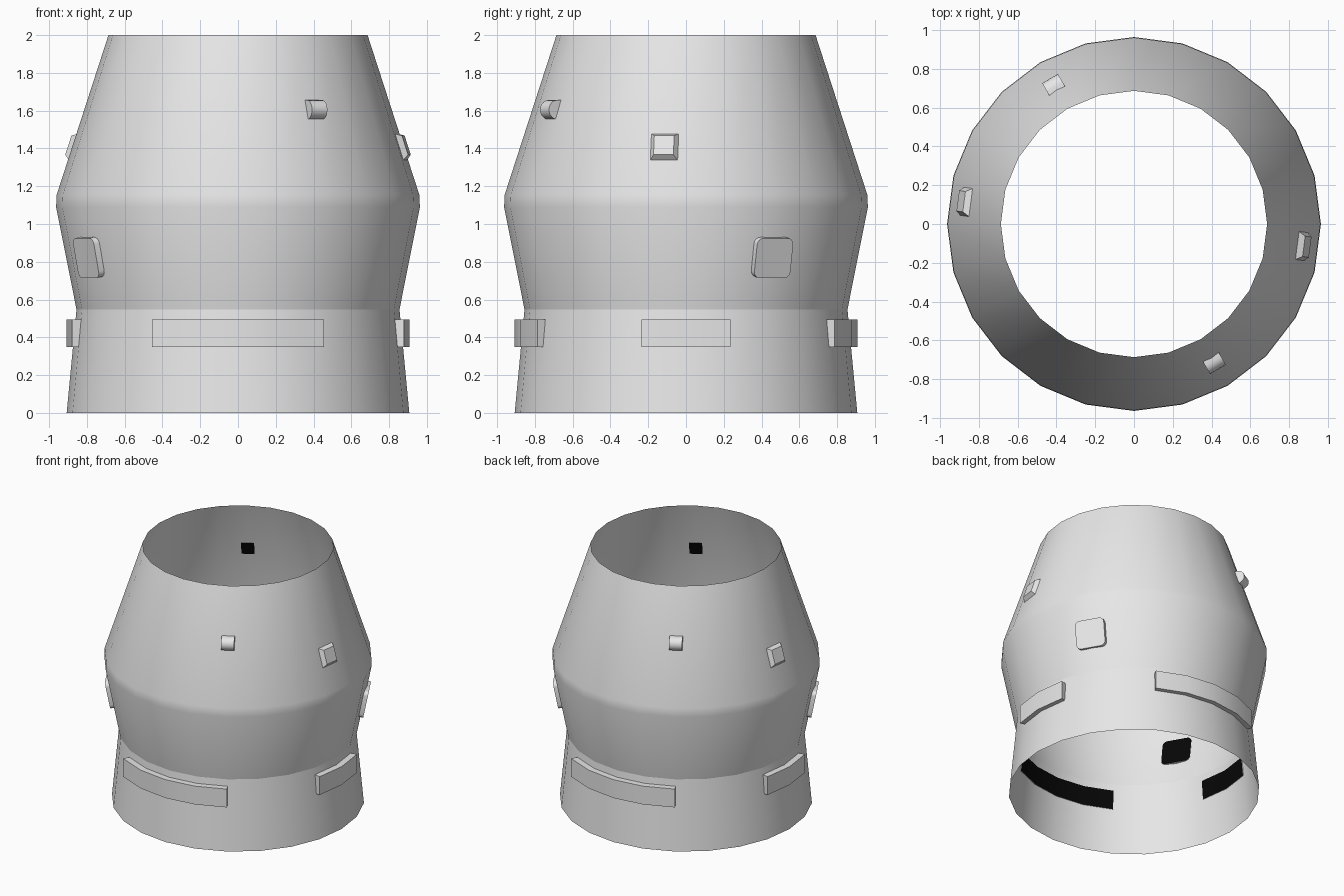
import bpy, bmesh, math
from mathutils import Vector

if "Cube" in bpy.data.objects:
    bpy.data.objects.remove(bpy.data.objects["Cube"])

SIDES = 24
STEP = 2 * math.pi / SIDES
# outer wall as (radius, height)
PROFILE = [(0.907, 0.0), (0.855, 0.547), (0.963, 1.09), (0.96, 1.155), (0.686, 2.0)]


def material(name, rgb):
    m = bpy.data.materials.new(name)
    m.diffuse_color = (*rgb, 1)
    m.use_nodes = True
    m.node_tree.nodes["Principled BSDF"].inputs["Base Color"].default_value = m.diffuse_color
    return m


GREY = material("light grey", (0.8, 0.8, 0.8))
BLACK = material("black", (0.002, 0.002, 0.002))


def wall(z):
    """Radius and slope of the wall at a height."""
    for (r0, z0), (r1, z1) in zip(PROFILE, PROFILE[1:]):
        if z <= z1:
            s = (r1 - r0) / (z1 - z0)
            return r0 + s * (z - z0), s


def polar(r, a, z):
    return Vector((r * math.cos(a), r * math.sin(a), z))


def finish(name, bm, angle):
    for f in bm.faces:
        f.smooth = True
    for e in bm.edges:
        if len(e.link_faces) == 2:
            e.smooth = e.calc_face_angle() < math.radians(angle)
    me = bpy.data.meshes.new(name)
    bm.to_mesh(me)
    bm.free()
    me.materials.append(GREY)
    me.materials.append(BLACK)
    ob = bpy.data.objects.new(name, me)
    bpy.context.collection.objects.link(ob)
    return ob


def bridge(bm, loops):
    """Join closed loops of points with quads."""
    rings = [[bm.verts.new(p) for p in loop] for loop in loops]
    for a, b in zip(rings, rings[1:]):
        n = len(a)
        for i in range(n):
            j = (i + 1) % n
            bm.faces.new((a[i], a[j], b[j], b[i]))
    return rings


def solid(name, loops):
    """Closed fitting; the faces that look towards the axis are black."""
    bm = bmesh.new()
    rings = bridge(bm, loops)
    bm.faces.new(rings[0])
    bm.faces.new(rings[-1])
    bmesh.ops.recalc_face_normals(bm, faces=bm.faces)
    bm.normal_update()
    for f in bm.faces:
        c = f.calc_center_median()
        if f.normal.dot(Vector((c.x, c.y, 0)).normalized()) < -0.6:
            f.material_index = 1
    return finish(name, bm, 25)


def wall_frame(a, z, flat=1.0):
    """Function placing (across, up, out) points on the sloped wall."""
    r, s = wall(z)
    rad, up = polar(1, a, 0), Vector((0, 0, 1))
    tan = Vector((-math.sin(a), math.cos(a), 0))
    u, n = (rad * s + up).normalized(), (rad - up * s).normalized()
    o = polar(r * flat, a, z)
    return lambda x, y, d: o + tan * x + u * y + n * d


def rounded(w, h, r, seg=4):
    pts = []
    for k, (sx, sy) in enumerate([(1, 1), (-1, 1), (-1, -1), (1, -1)]):
        for i in range(seg + 1):
            t = math.pi / 2 * (k + i / seg)
            pts.append((sx * (w / 2 - r) + r * math.cos(t), sy * (h / 2 - r) + r * math.sin(t)))
    return pts


# open shell
bm = bmesh.new()
bridge(bm, [[polar(r, i * STEP, z) for i in range(SIDES)] for r, z in PROFILE])
bm.normal_update()
finish("shell", bm, 15.9)

# curved bands round the lower wall: wide at front and back, short at the sides
Z0, Z1, R_OUT = 0.35, 0.495, 0.909
for name, deg, half in [("front_band", -90, 2), ("back_band", 90, 2),
                        ("right_band", 0, 1), ("left_band", 180, 1)]:
    loops = []
    for k in range(-half, half + 1):
        a = math.radians(deg) + k * STEP
        loops.append([polar(wall(Z0)[0] - 0.005, a, Z0), polar(R_OUT, a, Z0),
                      polar(R_OUT, a, Z1), polar(wall(Z1)[0] - 0.005, a, Z1)])
    solid(name, loops)

# the other fittings repeat on opposite sides
for side, turn in [("right", 0), ("left", math.pi)]:
    # rounded hatch
    P = wall_frame(math.radians(30) + turn, 0.823)
    shape = rounded(0.22, 0.215, 0.035)
    solid(side + "_hatch", [[P(x, y, d) for x, y in shape] for d in (-0.018, 0.02)])

    # tapered block
    P = wall_frame(math.radians(-7.5) + turn, 1.408, math.cos(STEP / 2))
    solid(side + "_block", [[P(x * h, y * h, d) for x, y in [(-1, -1), (1, -1), (1, 1), (-1, 1)]]
                            for h, d in [(0.073, -0.005), (0.073, 0.0), (0.053, 0.03)]])

    # half-round lug lying across the wall
    a, zc, rr = math.radians(-60) + turn, 1.605, 0.051
    rc = wall(zc)[0]
    prof = [(wall(zc + rr)[0] - 0.011, zc + rr)]
    prof += [(rc + rr * math.cos(t), zc + rr * math.sin(t))
             for t in (math.pi / 2 - math.pi * i / 10 for i in range(10))]
    prof.append((wall(zc - rr)[0] - 0.011, zc - rr))
    tan = Vector((-math.sin(a), math.cos(a), 0))
    solid(side + "_lug", [[polar(r, a, z) + tan * x for r, z in prof] for x in (-0.047, 0.047)])
